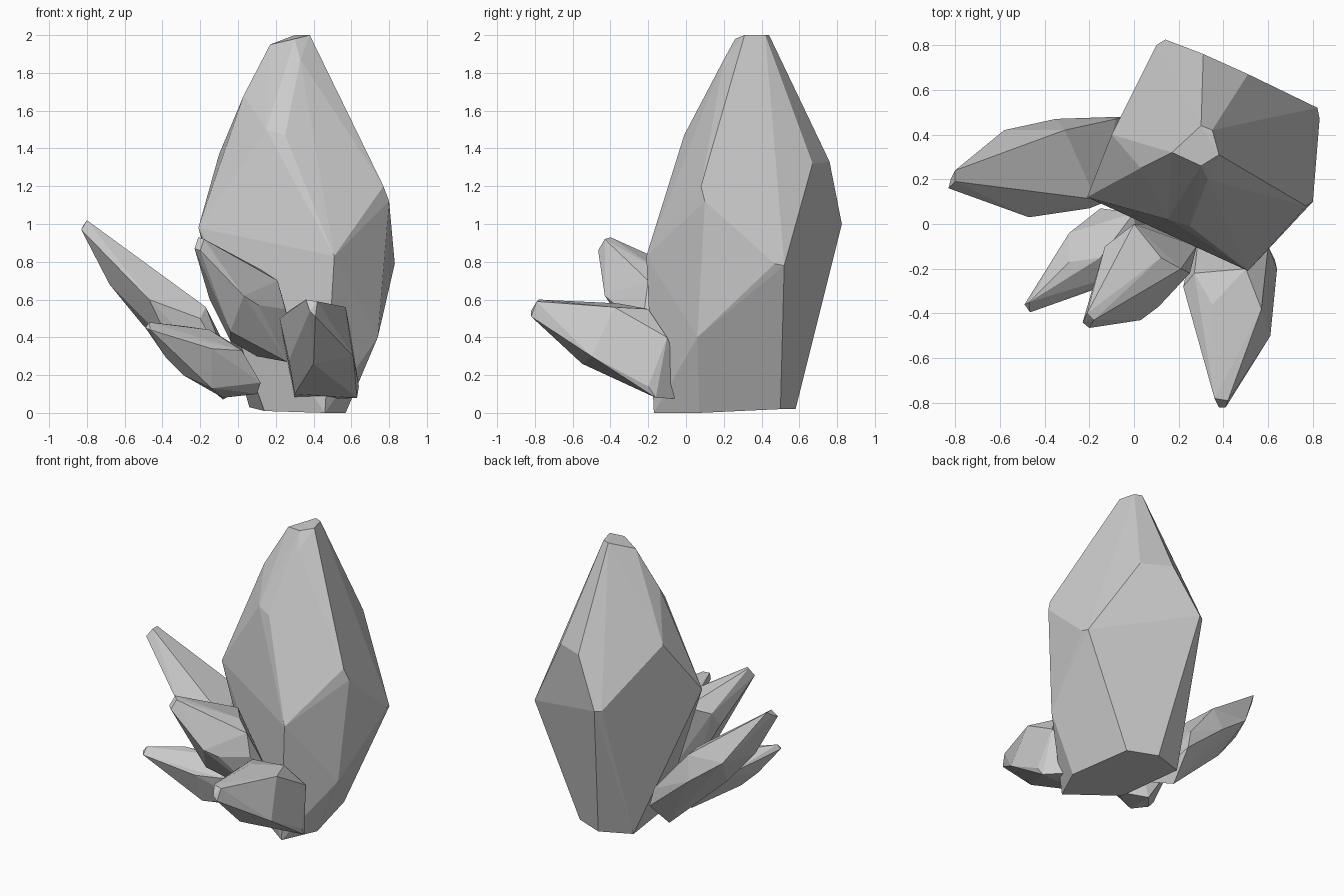
import bpy, bmesh
from math import radians


def crystal(name, *rings):
    """Faceted crystal: the convex skin around a foot ring, belly ring(s) and tip ring."""
    bm = bmesh.new()
    for ring in rings:
        for p in ring:
            bm.verts.new(p)
    res = bmesh.ops.convex_hull(bm, input=bm.verts[:])
    loose = {g for g in res["geom_interior"] + res["geom_unused"]
             if isinstance(g, bmesh.types.BMVert)}
    bmesh.ops.delete(bm, geom=list(loose), context='VERTS')
    # merge nearly coplanar triangles into broad facets
    bmesh.ops.dissolve_limit(bm, angle_limit=radians(4), verts=bm.verts[:], edges=bm.edges[:])
    bmesh.ops.recalc_face_normals(bm, faces=bm.faces[:])
    me = bpy.data.meshes.new(name)
    bm.to_mesh(me)
    bm.free()
    ob = bpy.data.objects.new(name, me)
    bpy.context.collection.objects.link(ob)
    return ob


# Tall main crystal: foot, waist, shoulder, tip
crystal(
    "main_crystal",
    [(.46, -.17, 0), (.57, .07, 0), (.48, .5, .02), (.28, .58, .02), (.06, .5, .03),
     (.14, .05, .01), (.74, .06, .4)],
    [(.51, -.21, .83), (.8, .1, 1.12), (.77, .08, 1.2), (.83, .47, .79), (.82, .52, .78),
     (.14, .825, 1), (.1, .8, 1), (-.21, .12, .98)],
    [(-.1, .4, 1.37), (.31, .76, 1.33), (.51, .67, 1.32), (.53, .2, 1.66), (.03, .25, 1.68),
     (.15, .02, 1.5), (.25, -.01, 1.47), (.33, .2, 1.87)],
    [(.17, .32, 1.95), (.3, .44, 2), (.35, .42, 2), (.38, .31, 2), (.3, .26, 1.98)])

# Long crystal leaning left
crystal(
    "left_crystal",
    [(-.05, .48, .25), (-.08, .3, .07), (0, .15, .12), (-.08, .47, .38)],
    [(-.17, .11, .56), (-.2, .07, .5), (-.35, .1, .35), (-.47, .03, .6), (-.44, .22, .74),
     (-.44, .32, .74), (-.31, .42, .66), (-.58, .42, .67), (-.35, .47, .5), (-.5, .25, .46),
     (-.68, .2, .68)],
    [(-.83, .16, .97), (-.82, .2, .99), (-.8, .24, 1.02), (-.8, .19, 1.02)])

# Upper crystal leaning front left
crystal(
    "upper_front_crystal",
    [(.1, 0, .3), (.26, -.15, .27), (-.04, -.12, .38), (.28, -.1, .45), (0, 0, .75)],
    [(.12, -.15, .76), (.21, -.2, .7), (.25, -.22, .55), (.11, -.37, .57), (.03, -.43, .62),
     (-.04, -.3, .43), (-.15, -.17, .6), (-.13, -.1, .7)],
    [(-.23, -.44, .87), (-.2, -.465, .86), (-.18, -.43, .92), (-.21, -.4, .93)])

# Low crystal leaning front left
crystal(
    "lower_left_crystal",
    [(.12, -.12, .16), (.1, -.05, .1), (-.08, .05, .08), (-.15, .07, .2), (0, .05, .35)],
    [(.02, -.2, .33), (-.15, -.15, .44), (-.29, -.17, .46), (-.29, -.04, .33),
     (-.38, -.26, .29), (-.29, -.2, .2), (-.14, -.2, .13), (-.14, -.28, .34)],
    [(-.49, -.36, .45), (-.465, -.395, .44), (-.47, -.35, .48)])

# Broad crystal pointing forward
crystal(
    "front_crystal",
    [(.3, .05, .07), (.45, .05, .07), (.63, -.16, .08), (.64, -.2, .14), (.3, -.2, .1),
     (.58, -.2, .12)],
    [(.6, -.1, .4), (.5, -.2, .55), (.27, -.22, .54), (.22, -.28, .5), (.35, -.36, .58),
     (.57, -.38, .56), (.61, -.5, .3), (.4, -.55, .26), (.27, -.35, .28)],
    [(.36, -.78, .6), (.42, -.79, .59), (.38, -.82, .54), (.41, -.82, .51)])
